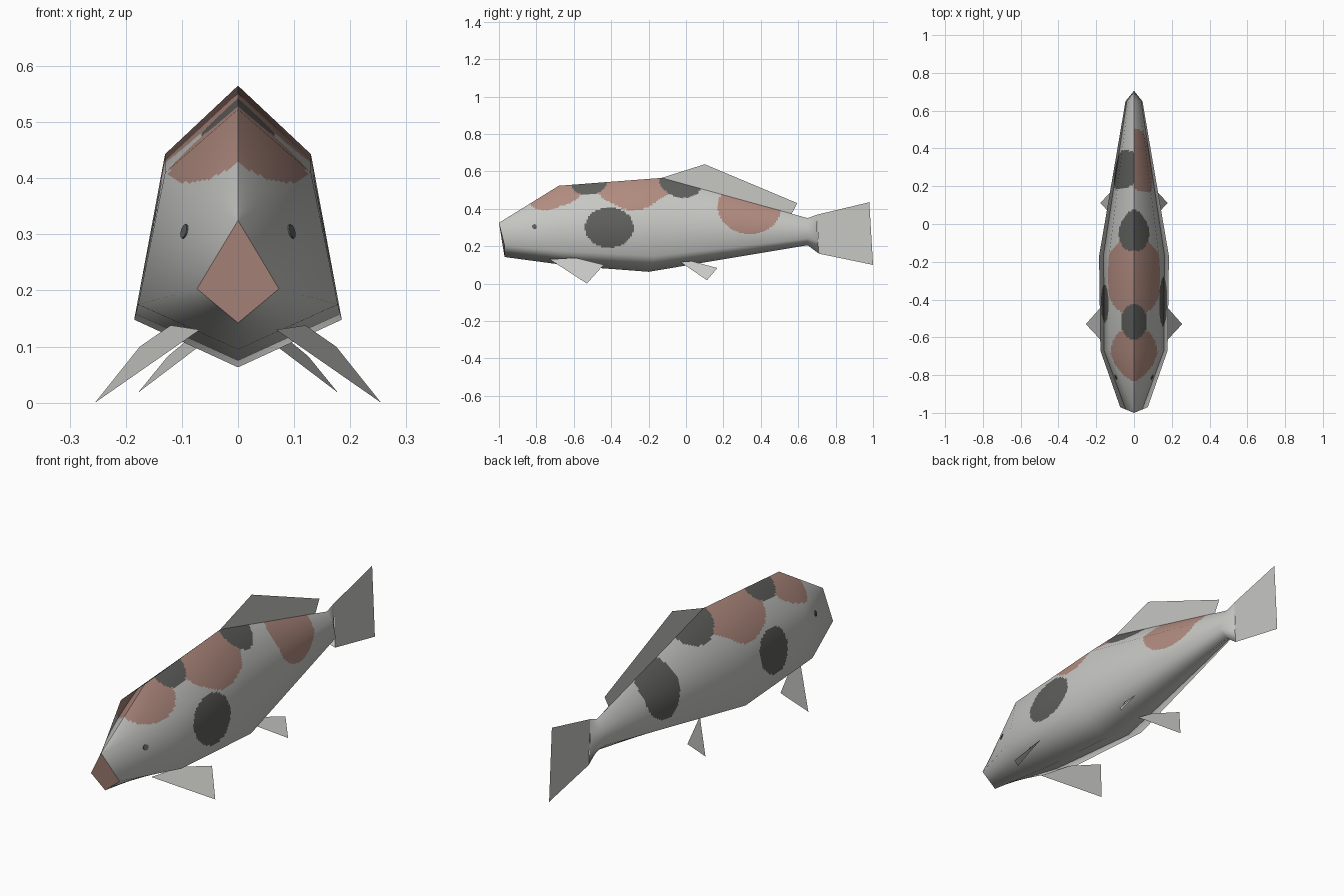
import bpy, math
from mathutils import Vector as V

if "Cube" in bpy.data.objects:
    bpy.data.objects.remove(bpy.data.objects["Cube"])


def material(name, rgb):
    m = bpy.data.materials.new(name)
    m.diffuse_color = (*rgb, 1)
    m.use_nodes = True
    m.node_tree.nodes["Principled BSDF"].inputs["Base Color"].default_value = m.diffuse_color
    return m


PALE = material("pale_scales", (0.57, 0.57, 0.55))
RED = material("dusty_red", (0.44, 0.26, 0.215))
DARK = material("charcoal", (0.115, 0.115, 0.11))


def add(name, verts, faces, mats):
    me = bpy.data.meshes.new(name)
    me.from_pydata([tuple(v) for v in verts], [], faces)
    for m in mats:
        me.materials.append(m)
    ob = bpy.data.objects.new(name, me)
    bpy.context.collection.objects.link(ob)
    return ob


# Half cross-sections of the body: ridge, shoulder, flank, keel
RINGS = [[V(p) for p in ring] for ring in (
    [(0, -1, .325), (0, -1, .325), (.073, -.97, .203), (0, -.97, .142)],
    [(0, -.68, .523), (.13, -.67, .41), (.178, -.67, .175), (0, -.62, .095)],
    [(0, -.13, .565), (.13, -.15, .443), (.185, -.17, .148), (0, -.2, .063)],
    [(0, .65, .35), (.03, .65, .31), (.045, .65, .24), (0, .65, .205)],
    [(0, .70, .368), (0, .70, .30), (0, .705, .23), (0, .71, .16)],
)]

# Smooth normals for one half, with a crease along the ridge
NORMALS = [[V((0, 0, 0)) for _ in range(4)] for _ in RINGS]
for b in range(4):
    for i in range(3):
        n = (RINGS[b + 1][i + 1] - RINGS[b][i]).cross(RINGS[b + 1][i] - RINGS[b][i + 1])
        for db in (0, 1):
            for di in (0, 1):
                NORMALS[b + db][i + di] += n
for row in NORMALS:
    row[3].x = 0
    for n in row:
        n.normalize()


def blend(grid, b, i, u, v):
    a = grid[b][i].lerp(grid[b][i + 1], v)
    return a.lerp(grid[b + 1][i].lerp(grid[b + 1][i + 1], v), u)


# Body skin: fine grid over every strip, both sides
verts, normals, faces = [], [], []
STEPS, ROWS = (34, 56, 86, 6), (16, 26, 12)
for side in (1, -1):
    for b in range(4):
        for i in range(3):
            nu, nv, base = STEPS[b], ROWS[i], len(verts)
            for j in range(nu + 1):
                for k in range(nv + 1):
                    p = blend(RINGS, b, i, j / nu, k / nv)
                    n = blend(NORMALS, b, i, j / nu, k / nv).normalized()
                    verts.append((p.x * side, p.y, p.z))
                    normals.append((n.x * side, n.y, n.z))
            for j in range(nu):
                for k in range(nv):
                    a = base + j * (nv + 1) + k
                    f = (a, a + 1, a + nv + 2, a + nv + 1)
                    faces.append(f if side > 0 else f[::-1])
body = add("body", verts, faces, (PALE, RED, DARK))
body.data.shade_smooth()

# Back patches as balls: y, z, radius, colour (later ones lie on top)
BACK = [(-.70, .50, .153, 1), (-.28, .55, .21, 1), (-.52, .54, .095, 2), (-.03, .545, .115, 2)]
# Side patches as ellipses: side, y, z, y radius, z radius, colour
FLANK = [(1, .34, .41, .17, .145, 1), (1, -.41, .30, .13, .107, 2),
         (-1, .285, .37, .105, .135, 2), (-1, -.42, .30, .10, .10, 2)]
for p in body.data.polygons:
    c = p.center
    for y, z, r, col in BACK:
        if (c - V((0, y, z))).length < r:
            p.material_index = col
    for s, y, z, ry, rz, col in FLANK:
        if c.x * s > 0 and ((c.y - y) / ry) ** 2 + ((c.z - z) / rz) ** 2 < 1:
            p.material_index = col
body.data.normals_split_custom_set_from_vertices(normals)

# Mouth plate closing the nose
top, _, cheek, chin = RINGS[0]
add("mouth", [top, (-cheek.x, cheek.y, cheek.z), chin, cheek], [(0, 1, 2, 3)], (RED,))

# Centre fins
add("dorsal_fin", [(0, -.13, .565), (0, .10, .638), (0, .595, .43), (0, .565, .373)],
    [(0, 3, 2, 1)], (PALE,))
add("tail_fin", [(0, .70, .368), (0, .98, .435), (0, 1.0, .10), (0, .71, .16)],
    [(0, 3, 2, 1)], (PALE,))

# Paired fins and eyes
PAIRED = {
    "pectoral_fin": [(.068, -.73, .13), (.12, -.59, .138), (.175, -.44, .10), (.255, -.53, 0)],
    "pelvic_fin": [(.05, -.03, .115), (.08, .03, .12), (.125, .168, .083), (.178, .112, .018)],
}
bpy.context.view_layer.update()
for side, tag in ((1, "right"), (-1, "left")):
    for name, pts in PAIRED.items():
        add(f"{name}_{tag}", [(x * side, y, z) for x, y, z in pts],
            [(0, 3, 2, 1) if side > 0 else (0, 1, 2, 3)], (PALE,))
    hit, loc, nor, _ = body.ray_cast(V((.5 * side, -.81, .305)), V((-side, 0, 0)))
    bpy.ops.mesh.primitive_cylinder_add(vertices=10, radius=.013, depth=.006, location=loc)
    eye = bpy.context.object
    eye.name = f"eye_{tag}"
    eye.rotation_euler = nor.to_track_quat('Z', 'Y').to_euler()
    eye.data.materials.append(DARK)
